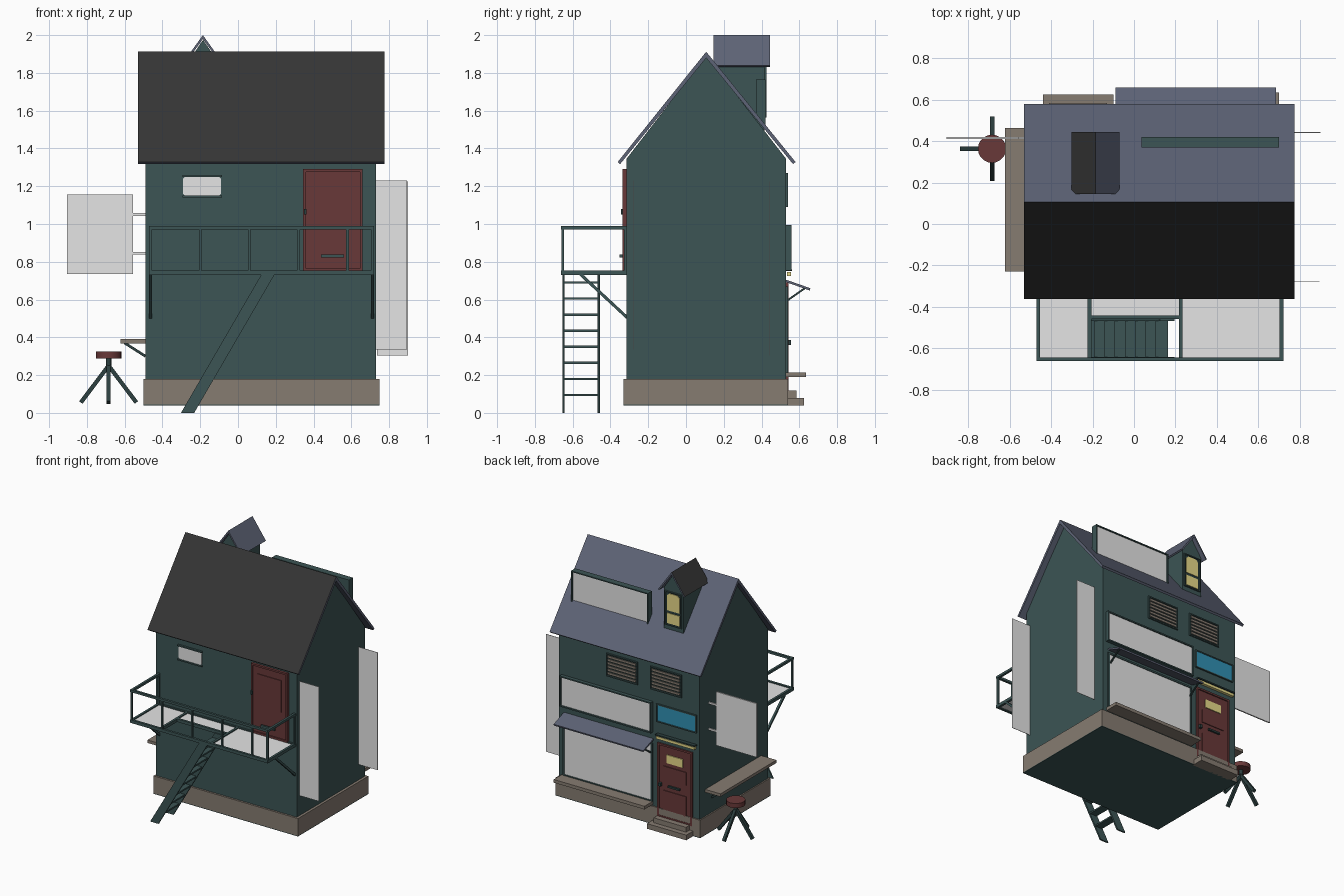
import bpy, bmesh, math
from mathutils import Vector, Matrix

cube = bpy.data.objects.get("Cube")
if cube:
    bpy.data.objects.remove(cube)


def material(name, r, g, b):
    m = bpy.data.materials.new(name)
    m.use_nodes = True
    m.diffuse_color = (r, g, b, 1)
    m.node_tree.nodes["Principled BSDF"].inputs["Base Color"].default_value = (r, g, b, 1)
    return m


GREEN = material("dark green paint", .045, .09, .09)
DARK = material("deep green metal", .025, .05, .05)
BLACK = material("black shingle", .035, .035, .035)
SLATE = material("slate blue", .11, .125, .18)
STONE = material("brown stone", .24, .2, .165)
RED = material("dark red paint", .14, .04, .04)
GREY = material("light grey panel", .78, .78, .78)
BLUE = material("blue glass", .03, .28, .45)
YELLOW = material("warm yellow glass", .8, .7, .25)


def finish(name, bm, *mats):
    bmesh.ops.recalc_face_normals(bm, faces=bm.faces[:])
    mesh = bpy.data.meshes.new(name)
    bm.to_mesh(mesh)
    bm.free()
    for m in mats:
        mesh.materials.append(m)
    ob = bpy.data.objects.new(name, mesh)
    bpy.context.collection.objects.link(ob)
    return ob


def box_mesh(x, y, z):
    bm = bmesh.new()
    size = Vector((x[1] - x[0], y[1] - y[0], z[1] - z[0]))
    mid = Vector((sum(x), sum(y), sum(z))) / 2
    bmesh.ops.create_cube(bm, size=1, matrix=Matrix.Translation(mid) @ Matrix.Diagonal((*size, 1)))
    return bm


def box(name, x, y, z, mat):
    return finish(name, box_mesh(x, y, z), mat)


def framed(name, x, y, z, frame, panel, side=1, border=.015, depth=.008):
    """Box whose outer face along y is inset and recessed in a second colour."""
    bm = box_mesh(x, y, z)
    bm.normal_update()
    face = max(bm.faces, key=lambda f: f.normal.y * side)
    bmesh.ops.inset_region(bm, faces=[face], thickness=border, depth=0)
    bmesh.ops.inset_region(bm, faces=[face], thickness=.001, depth=-depth)
    face.material_index = 1
    return finish(name, bm, frame, panel)


def bar(name, p, q, w, d, mat, hint=(0, 1, 0)):
    """Square bar from p to q, w wide along the hint direction and d deep."""
    p, q = Vector(p), Vector(q)
    axis = (q - p).normalized()
    a = Vector(hint)
    a = (a - a.project(axis)).normalized()
    b = axis.cross(a)
    rot = Matrix((a, b, axis)).transposed().to_4x4()
    bm = bmesh.new()
    bmesh.ops.create_cube(bm, size=1, matrix=Matrix.Translation((p + q) / 2) @ rot
                          @ Matrix.Diagonal((w, d, (q - p).length, 1)))
    return finish(name, bm, mat)


def prism(name, profile, axis, lo, hi, *mats, rule=None):
    """Extrude a closed (horizontal, z) profile along x or y."""
    bm = bmesh.new()
    place = (lambda u, v: (lo, u, v)) if axis == "x" else (lambda u, v: (u, lo, v))
    face = bm.faces.new([bm.verts.new(place(u, v)) for u, v in profile])
    ext = bmesh.ops.extrude_face_region(bm, geom=[face])["geom"]
    move = Vector((hi - lo, 0, 0)) if axis == "x" else Vector((0, hi - lo, 0))
    bmesh.ops.translate(bm, vec=move, verts=[e for e in ext if isinstance(e, bmesh.types.BMVert)])
    bmesh.ops.recalc_face_normals(bm, faces=bm.faces[:])
    if rule:
        for f in bm.faces:
            f.material_index = int(rule(f.normal))
    return finish(name, bm, *mats)


def gable_roof(name, a, mid, b, eave, ridge, t, axis, lo, hi):
    dark_side = (lambda n: n.y < -.3 and n.z > .3) if axis == "x" else (lambda n: n.x < -.3 and n.z > .3)
    profile = [(a, eave), (mid, ridge), (b, eave), (b - t * .6, eave - t * .5),
               (mid, ridge - t * 1.5), (a + t * .6, eave - t * .5)]
    prism(name, profile, axis, lo, hi, SLATE, BLACK, rule=dark_side)


# House shell
box("stone_base", (-.5, .75), (-.33, .54), (.045, .18), STONE)
box("base_underside", (-.5, .75), (-.33, .54), (.04, .045), GREEN)
prism("house_walls", [(-.315, .17), (.53, .17), (.53, 1.345), (.107, 1.89), (-.315, 1.345)],
      "x", -.49, .73, GREEN)
gable_roof("main_roof", -.362, .107, .58, 1.328, 1.912, .022, "x", -.53, .775)

# Dormer
prism("dormer_walls", [(-.27, 1.4), (-.1, 1.4), (-.1, 1.85), (-.185, 1.975), (-.27, 1.85)],
      "y", .16, .415, GREEN)
gable_roof("dormer_roof", -.302, -.186, -.07, 1.838, 2.0, .014, "y", .145, .445)
framed("dormer_window_frame", (-.258, -.112), (.41, .425), (1.565, 1.83), GREEN, DARK, border=.01)
box("dormer_lower_pane", (-.24, -.13), (.41, .422), (1.58, 1.66), YELLOW)
prism("dormer_upper_pane", [(-.24, 1.68), (-.13, 1.68), (-.13, 1.795), (-.15, 1.815),
                            (-.22, 1.815), (-.24, 1.795)], "y", .41, .422, YELLOW)

# Roof billboard
framed("roof_billboard", (.035, .7), (.37, .42), (1.5, 1.765), GREEN, GREY, border=.012)

# Front door and front window
framed("front_door", (.345, .66), (-.335, -.31), (.75, 1.29), RED, RED, side=-1, border=.02)
box("front_door_panel", (.4, .605), (-.333, -.31), (.97, 1.22), RED)
bar("front_door_handle", (.44, -.345, .83), (.56, -.345, .83), .015, .015, GREEN)
box("front_door_knob", (.35, .362), (-.345, -.33), (1.05, 1.08), DARK)
prism("front_window", [(-.29, 1.16), (-.28, 1.15), (-.1, 1.15), (-.09, 1.16), (-.09, 1.24),
                       (-.1, 1.25), (-.28, 1.25), (-.29, 1.24)], "y", -.322, -.31, GREY)
for z in (1.145, 1.255):
    bar("front_window_trim", (-.295, -.322, z), (-.085, -.322, z), .016, .01, GREEN)

# Balcony floor with a hatch for the ladder
for name, x, y in (("right", (-.465, -.215), (-.65, -.315)), ("middle", (-.215, .225), (-.445, -.315)),
                   ("left", (.225, .715), (-.65, -.315))):
    box("balcony_floor_" + name, x, y, (.738, .746), GREY)
for y in (-.652, -.32):
    bar("balcony_long_beam", (-.47, y, .742), (.72, y, .742), .018, .024, GREEN)
for x in (-.462, .712):
    bar("balcony_side_beam", (x, -.66, .742), (x, -.315, .742), .018, .024, GREEN, (1, 0, 0))
    bar("balcony_side_rail", (x, -.66, .98), (x, -.315, .98), .018, .018, GREEN, (1, 0, 0))
    bar("balcony_wall_post", (x, -.322, .74), (x, -.322, .98), .014, .014, GREEN)
    bar("balcony_brace", (x, -.56, .735), (x, -.312, .505), .016, .016, GREEN, (1, 0, 0))
for x in (-.215, .225):
    bar("hatch_side_beam", (x, -.65, .742), (x, -.315, .742), .018, .024, GREEN, (1, 0, 0))
bar("hatch_back_beam", (-.215, -.45, .742), (.225, -.45, .742), .018, .024, GREEN)
bar("balcony_front_rail", (-.47, -.652, .98), (.72, -.652, .98), .018, .018, GREEN)
for x in (-.462, -.2, .06, .32, .58, .712):
    bar("balcony_post", (x, -.652, .74), (x, -.652, .98), .014, .014, GREEN)

# Ladder
for y in (-.648, -.462):
    prism("ladder_rail", [(-.302, 0), (-.232, 0), (.195, .735), (.125, .735)], "y", y - .006, y + .006, GREEN)
for i in range(8):
    z = .095 + i * .085
    x = -.267 + z * .581
    box("ladder_rung", (x - .03, x + .03), (-.648, -.462), (z - .006, z + .006), GREEN)

# Shop front on the back: board, awning, window and sill
framed("shop_board", (-.085, .705), (.525, .558), (.755, .995), GREEN, GREY, border=.014)
framed("shop_window", (-.085, .69), (.525, .54), (.21, .67), GREEN, GREY, border=.018, depth=.005)
prism("awning", [(.53, .705), (.658, .66), (.655, .648), (.53, .692)], "x", -.09, .685, SLATE)
for x in (-.07, .665):
    bar("awning_strut", (x, .632, .662), (x, .532, .592), .01, .01, DARK, (1, 0, 0))
box("shop_sill", (-.085, .7), (.53, .635), (.19, .215), STONE)

# Back door with steps, nameplate and lamp
framed("back_door", (-.43, -.13), (.525, .542), (.115, .69), RED, RED, border=.02)
for z in ((.17, .33), (.42, .52)):
    box("back_door_panel", (-.38, -.18), (.53, .54), z, RED)
box("back_door_plate", (-.35, -.21), (.53, .541), (.55, .615), YELLOW)
bar("back_door_handle", (-.33, .548, .375), (-.23, .548, .375), .014, .014, DARK)
box("back_door_knob", (-.168, -.148), (.53, .555), (.36, .385), DARK)
box("upper_step", (-.41, -.13), (.53, .585), (.08, .118), STONE)
box("lower_step", (-.44, -.1), (.53, .625), (.04, .08), STONE)
framed("blue_transom", (-.465, -.12), (.525, .542), (.85, .99), GREEN, BLUE, border=.012, depth=.004)
bar("lamp_tube", (-.46, .545, .735), (-.13, .545, .735), .022, .02, YELLOW)
bar("lamp_hood", (-.465, .545, .755), (-.125, .545, .755), .03, .01, DARK)

# Louvred vents
for x0 in (.045, -.335):
    framed("vent_frame", (x0, x0 + .27), (.525, .54), (1.09, 1.27), GREEN, DARK, border=.012)
    for i in range(6):
        z = 1.115 + i * .026
        bar("vent_slat", (x0 + .014, .537, z), (x0 + .256, .537, z), .006, .017, STONE)

# Hanging sign on the right side, banners on the left side
box("hanging_sign", (-.905, -.555), (.41, .42), (.735, 1.155), GREY)
for z in (.845, 1.05):
    bar("sign_bracket", (-.56, .415, z), (-.485, .415, z), .012, .014, GREY)
box("front_banner", (.73, .895), (-.28, -.277), (.335, 1.23), GREY)
box("back_banner", (.735, .9), (.44, .443), (.305, 1.225), GREY)

# Counter and stool
box("side_counter", (-.622, -.485), (-.23, .463), (.367, .39), STONE)
for y in (-.15, .38):
    bar("counter_bracket", (-.6, y, .37), (-.49, y, .3), .014, .014, DARK)


def cylinder(name, centre, radius, height, mat):
    bm = bmesh.new()
    bmesh.ops.create_cone(bm, cap_ends=True, segments=20, radius1=radius, radius2=radius,
                          depth=height, matrix=Matrix.Translation(centre))
    ob = finish(name, bm, mat)
    bpy.ops.object.select_all(action="DESELECT")
    ob.select_set(True)
    bpy.context.view_layer.objects.active = ob
    bpy.ops.object.shade_smooth_by_angle()


hub = Vector((-.685, .363, .25))
cylinder("stool_seat", hub + Vector((0, 0, .057)), .068, .036, RED)
cylinder("stool_post", hub + Vector((0, 0, .02)), .014, .06, DARK)
for i in range(4):
    out = Vector((math.cos(i * math.pi / 2), math.sin(i * math.pi / 2), 0))
    bar("stool_leg", hub, hub + out * .147 - Vector((0, 0, .195)), .022, .022, DARK,
        out.cross(Vector((0, 0, 1))))
